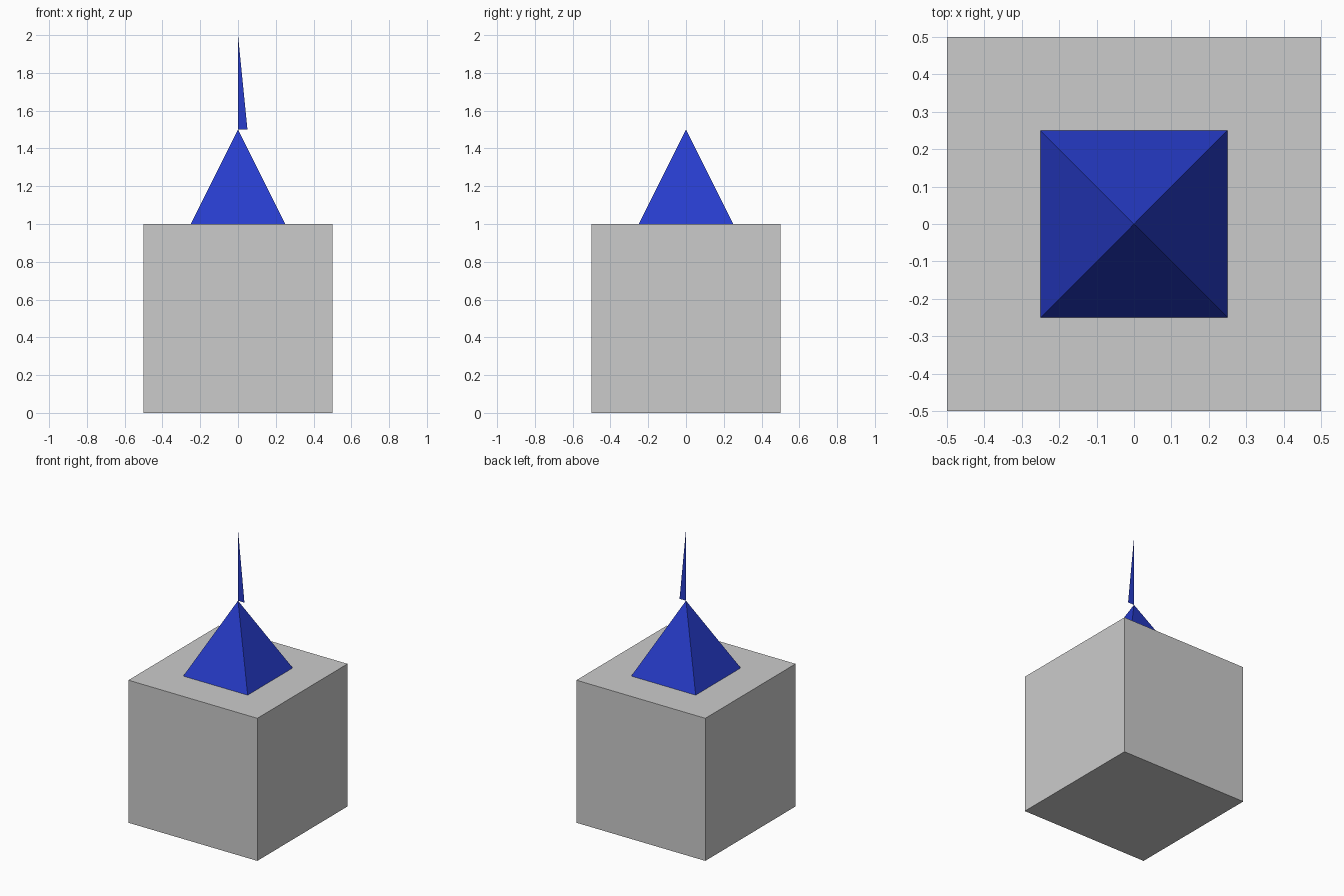
import bpy, bmesh
from math import radians, sqrt
from mathutils import Matrix

if "Cube" in bpy.data.objects:
    bpy.data.objects.remove(bpy.data.objects["Cube"])

blue = bpy.data.materials.new("blue")
blue.diffuse_color = (0.02, 0.045, 0.6, 1)
blue.use_nodes = True
blue.node_tree.nodes["Principled BSDF"].inputs["Base Color"].default_value = blue.diffuse_color


def make_object(name, bm, material=None):
    mesh = bpy.data.meshes.new(name)
    bm.to_mesh(mesh)
    bm.free()
    if material:
        mesh.materials.append(material)
    obj = bpy.data.objects.new(name, mesh)
    bpy.context.collection.objects.link(obj)
    return obj


# Cube body
bm = bmesh.new()
bmesh.ops.create_cube(bm, size=1, matrix=Matrix.Translation((0, 0, 0.5)))
make_object("body", bm)

# Four-sided roof, open underneath where it sits on the body
bm = bmesh.new()
bmesh.ops.create_cone(bm, cap_ends=False, segments=4,
                      radius1=0.25 * sqrt(2), radius2=0, depth=0.5,
                      matrix=Matrix.Translation((0, 0, 1.25)) @ Matrix.Rotation(radians(45), 4, "Z"))
bmesh.ops.remove_doubles(bm, verts=bm.verts, dist=0.0001)
bmesh.ops.recalc_face_normals(bm, faces=bm.faces)
make_object("roof", bm, blue)

# Flat triangular spire, tip upwards
bm = bmesh.new()
bm.faces.new([bm.verts.new(p) for p in ((0, 0, 1.5), (0.05, 0, 1.5), (0, 0, 2))])
make_object("spire", bm, blue)
